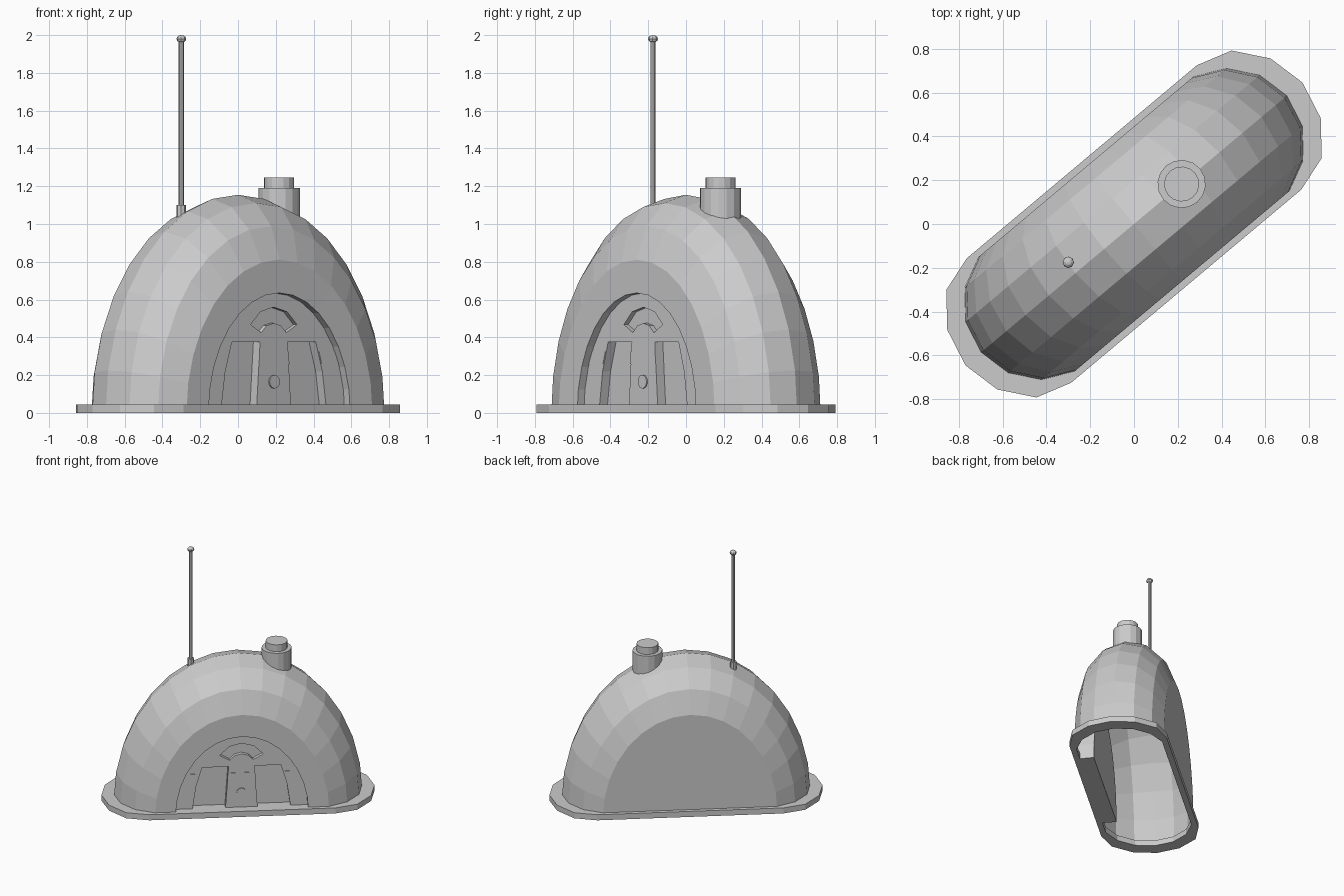
import bpy, bmesh
from math import sin, cos, pi, radians
from mathutils import Matrix

if "Cube" in bpy.data.objects:
    bpy.data.objects.remove(bpy.data.objects["Cube"])

TURN = radians(40)      # whole hut is turned about z; parts use local (length, depth, up)
ARC = 16                # segments over the half arch
STRETCH = 1.262         # arch height / half length


def finish(name, bm):
    bmesh.ops.recalc_face_normals(bm, faces=bm.faces)
    me = bpy.data.meshes.new(name)
    bm.to_mesh(me)
    bm.free()
    ob = bpy.data.objects.new(name, me)
    bpy.context.collection.objects.link(ob)
    ob.rotation_euler.z = TURN
    return ob


def prism(name, outline, v0, v1):
    """Extrude a (length, up) outline through the depth."""
    bm = bmesh.new()
    a = [bm.verts.new((u, v0, z)) for u, z in outline]
    b = [bm.verts.new((u, v1, z)) for u, z in outline]
    n = len(outline)
    bm.faces.new(a)
    bm.faces.new(b)
    for i in range(n):
        j = (i + 1) % n
        bm.faces.new((a[i], a[j], b[j], b[i]))
    return finish(name, bm)


def stack(name, u, v, sides, pieces):
    """Upright cylinders given as (radius, bottom, top)."""
    bm = bmesh.new()
    for r, z0, z1 in pieces:
        bmesh.ops.create_cone(bm, cap_ends=True, segments=sides, radius1=r, radius2=r, depth=z1 - z0,
                              matrix=Matrix.Translation((u, v, (z0 + z1) / 2)))
    return finish(name, bm)


def arch(a, b):
    return [(a * cos(pi * i / ARC), b * sin(pi * i / ARC)) for i in range(ARC + 1)]


def cut(target, cutter):
    bpy.context.view_layer.update()
    m = target.modifiers.new("cut", 'BOOLEAN')
    m.operation, m.solver, m.object = 'DIFFERENCE', 'EXACT', cutter
    with bpy.context.temp_override(object=target, active_object=target):
        bpy.ops.object.modifier_apply(modifier=m.name)
    bpy.data.objects.remove(cutter)


# Rounded shell: half ring swept over the arch, doorway edge in front, closed flat back
bm = bmesh.new()
section = [(0.49, -0.292, 0.635), (0.49, -0.341, 0.635)]
for k in range(-3, 4):
    r = 0.565 + 0.35 * cos(k * pi / 7)
    section.append((r, 0.35 * sin(k * pi / 7), r * STRETCH))
rows = []
for a, v, b in section:
    rows.append([bm.verts.new((u, v, z)) for u, z in arch(a, b)])
for p, q in zip(rows, rows[1:]):
    for i in range(ARC):
        bm.faces.new((p[i], p[i + 1], q[i + 1], q[i]))
bm.faces.new(rows[-1])
finish("shell", bm)


# Base flange ring
def rim(centre, radius, limit):
    pts = []
    for s in (1, -1):
        for k in range(-3, 4):
            u, v = centre + radius * cos(k * pi / 7), radius * sin(k * pi / 7)
            pts.append((s * u, s * max(-limit, min(limit, v))))
    return pts


bm = bmesh.new()
loops = []
for pts, z in ((rim(0.595, 0.41, 0.371), 0), (rim(0.595, 0.41, 0.371), 0.045),
               (rim(0.56, 0.335, 0.335), 0.045), (rim(0.56, 0.335, 0.335), 0)):
    loops.append([bm.verts.new((u, v, z)) for u, v in pts])
for p, q in zip(loops, loops[1:] + loops[:1]):
    for i in range(14):
        j = (i + 1) % 14
        bm.faces.new((p[i], p[j], q[j], q[i]))
finish("base_flange", bm)

# Set-back front wall with two doorway recesses and a curved vent recess
wall = prism("front_wall", arch(0.492, 0.637), -0.295, -0.22)
for s in (1, -1):
    door = [(0.118, 0.045), (0.36, 0.045), (0.335, 0.22), (0.29, 0.375), (0.095, 0.375)]
    cut(wall, prism("door_cutter", [(s * u, z) for u, z in door], -0.35, -0.24))
angles = [radians(30 + 30 * i) for i in range(5)]
vent = [(0.185 * cos(t), 0.375 + 0.185 * sin(t)) for t in angles]
vent += [(0.10 * cos(t), 0.375 + 0.10 * sin(t)) for t in reversed(angles)]
cut(wall, prism("vent_cutter", vent, -0.35, -0.265))

# Threshold, trim bands and round handle
prism("threshold", [(-0.49, 0), (0.49, 0), (0.49, 0.045), (-0.49, 0.045)], -0.34, -0.294)
prism("pillar_band", [(-0.105, 0.26), (0.105, 0.26), (0.1, 0.325), (-0.1, 0.325)], -0.298, -0.29)
for s, side in ((1, "right"), (-1, "left")):
    band = [(0.328, 0.26), (0.445, 0.26), (0.42, 0.325), (0.31, 0.325)]
    prism(side + "_band", [(s * u, z) for u, z in band], -0.298, -0.29)
prism("handle", [(0.036 * cos(i * pi / 6), 0.165 + 0.036 * sin(i * pi / 6)) for i in range(12)],
      -0.303, -0.29)

# Chimney and aerial
stack("chimney", 0.284, 0, 16, [(0.11, 1.02, 1.19), (0.08, 1.19, 1.245)])
stack("aerial", -0.342, 0.059, 8, [(0.025, 1.03, 1.1), (0.014, 1.1, 1.97)])
bm = bmesh.new()
bmesh.ops.create_uvsphere(bm, u_segments=8, v_segments=6, radius=0.026,
                          matrix=Matrix.Translation((-0.342, 0.059, 1.98)) @ Matrix.Diagonal((1, 1, 0.77, 1)))
finish("aerial_tip", bm)
